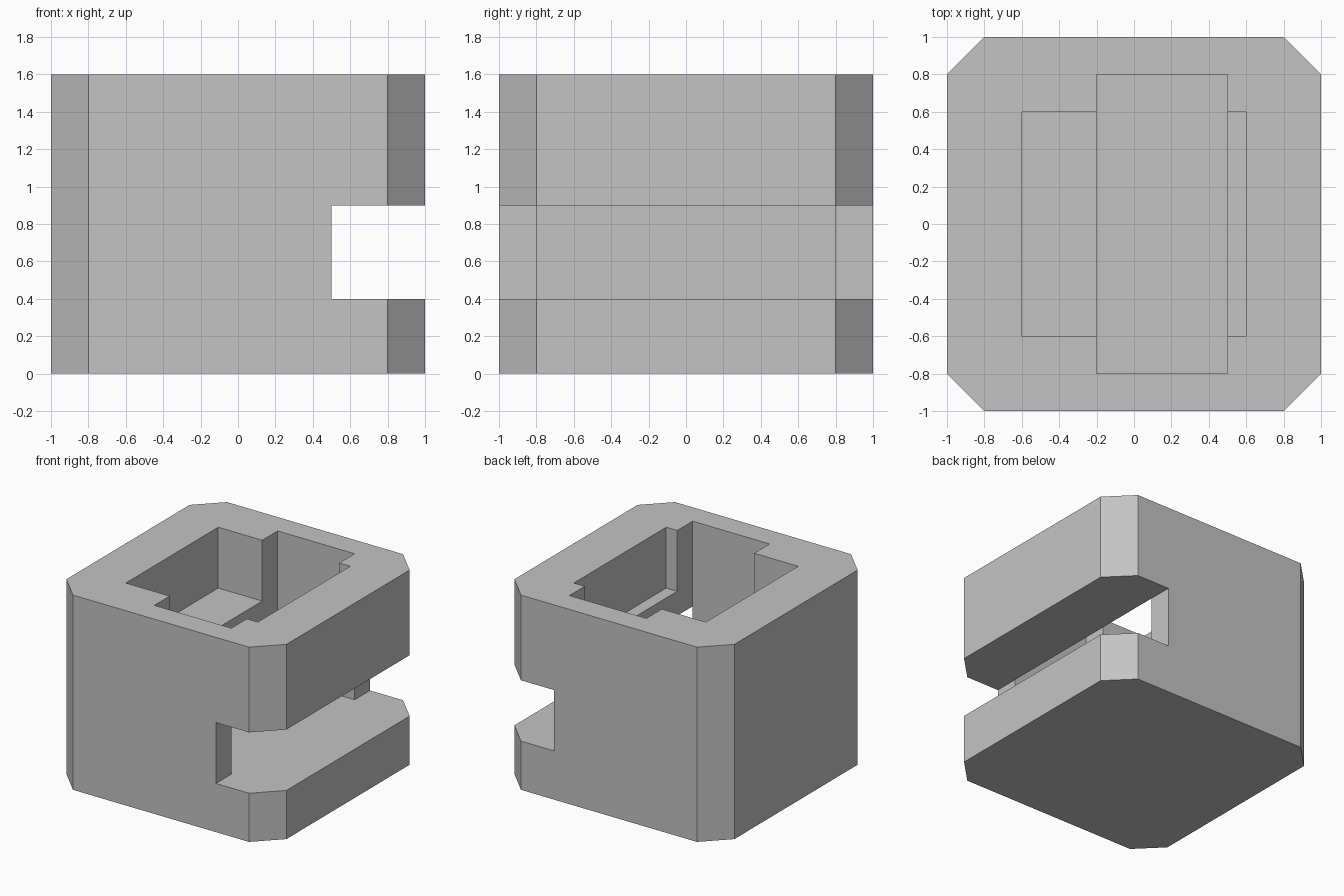
import bpy
import bmesh

old = bpy.data.objects.get("Cube")
if old:
    bpy.data.objects.remove(old, do_unlink=True)

grey = bpy.data.materials.new("light grey")
grey.use_nodes = True
colour = (0.55, 0.55, 0.55, 1)
grey.diffuse_color = colour
grey.node_tree.nodes["Principled BSDF"].inputs["Base Color"].default_value = colour


def prism(name, outline, bottom, top):
    """Extrude a flat outline upward from bottom to top."""
    bm = bmesh.new()
    face = bm.faces.new([bm.verts.new((x, y, bottom)) for x, y in outline])
    raised = bmesh.ops.extrude_face_region(bm, geom=[face])["geom"]
    verts = [v for v in raised if isinstance(v, bmesh.types.BMVert)]
    bmesh.ops.translate(bm, vec=(0, 0, top - bottom), verts=verts)
    bmesh.ops.recalc_face_normals(bm, faces=bm.faces)
    mesh = bpy.data.meshes.new(name)
    bm.to_mesh(mesh)
    bm.free()
    mesh.materials.append(grey)
    obj = bpy.data.objects.new(name, mesh)
    bpy.context.collection.objects.link(obj)
    return obj


def mirrored(half):
    """Complete an outline from its +y half, listed from +x to -x."""
    return half + [(x, -y) for x, y in reversed(half)]


# Block with chamfered upright corners
body = prism("block_body", mirrored([(1, 0.8), (0.8, 1), (-0.8, 1), (-1, 0.8)]), 0, 1.6)

# Side slot that opens into the inner chamber
slot = prism("side_slot_cutter",
             mirrored([(1.2, 1.2), (0.5, 1.2), (0.5, 0.8), (-0.2, 0.8)]), 0.4, 0.9)
# Deep shaft from the top down to the chamber
shaft = prism("shaft_cutter", mirrored([(0.5, 0.8), (-0.2, 0.8)]), 0.65, 1.8)
# Shallow square pocket leaving ledges beside the shaft
pocket = prism("pocket_cutter", mirrored([(0.6, 0.6), (-0.6, 0.6)]), 1.1, 1.8)

bpy.context.view_layer.objects.active = body
for cutter in (slot, shaft, pocket):
    cutter.hide_render = True
    cut = body.modifiers.new("cut", "BOOLEAN")
    cut.operation = "DIFFERENCE"
    cut.solver = "EXACT"
    cut.object = cutter
    bpy.ops.object.modifier_apply(modifier=cut.name)
    bpy.data.objects.remove(cutter, do_unlink=True)
